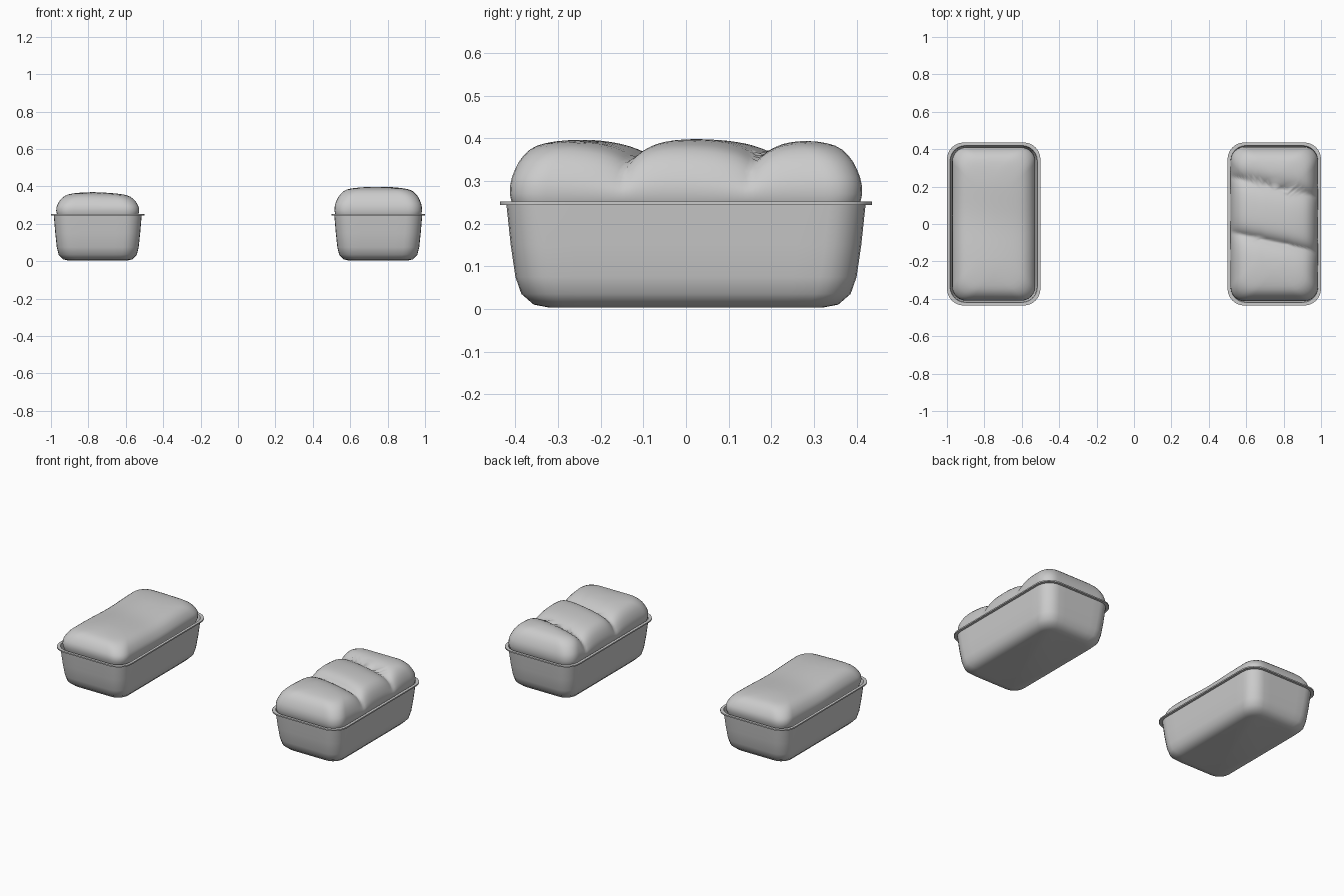
import bpy, bmesh
from math import sin, cos, pi, radians, exp

if "Cube" in bpy.data.objects:
    bpy.data.objects.remove(bpy.data.objects["Cube"])


def ring_points(hx, hy, r, nx=14, ny=56, arc=6):
    """Rounded rectangle, sampled symmetrically, counter-clockwise."""
    r = min(r, hx, hy)
    ax, ay = hx - r, hy - r
    pts = []
    for k, (sx, sy, n) in enumerate([(1, 1, nx), (-1, 1, ny), (-1, -1, nx), (1, -1, ny)]):
        for i in range(arc + 1):
            a = k * pi / 2 + i / arc * pi / 2
            pts.append((sx * ax + r * cos(a), sy * ay + r * sin(a)))
        # straight run up to the next corner
        for i in range(1, n):
            t = i / n
            if k % 2 == 0:
                pts.append((sx * ax * (1 - 2 * t), sy * hy))
            else:
                pts.append((sx * hx, sy * ay * (1 - 2 * t)))
    return pts


def loft(name, rings, cap_end, angle, x0, **res):
    """Skin a stack of rings given as lists of (x, y, z)."""
    bm = bmesh.new()
    loops = [[bm.verts.new(p) for p in ring] for ring in rings]
    n = len(loops[0])
    for a, b in zip(loops, loops[1:]):
        for i in range(n):
            j = (i + 1) % n
            bm.faces.new((a[i], a[j], b[j], b[i]))
    bm.faces.new(loops[0][::-1])
    if cap_end:
        bm.faces.new(loops[-1])
    bmesh.ops.remove_doubles(bm, verts=bm.verts[:], dist=0.0002)
    bmesh.ops.recalc_face_normals(bm, faces=bm.faces[:])
    mesh = bpy.data.meshes.new(name)
    bm.to_mesh(mesh)
    bm.free()
    ob = bpy.data.objects.new(name, mesh)
    bpy.context.collection.objects.link(ob)
    ob.location.x = x0
    bpy.ops.object.select_all(action='DESELECT')
    ob.select_set(True)
    bpy.context.view_layer.objects.active = ob
    bpy.ops.object.shade_smooth_by_angle(angle=radians(angle))
    return ob


# Pan section: half width, half length, corner radius, height
PAN = [(.155, .32, .05, .003), (.185, .357, .07, .010), (.209, .386, .08, .035),
       (.219, .400, .085, .075), (.227, .411, .085, .15), (.235, .421, .085, .244),
       (.250, .436, .09, .244), (.250, .436, .09, .252), (.234, .420, .084, .252),
       (.231, .417, .082, .244), (.223, .407, .08, .15), (.215, .396, .08, .075),
       (.205, .382, .075, .04), (.182, .353, .066, .016), (.152, .317, .047, .010)]


def make_pan(name, x0):
    rings = [[(x, y, z) for x, y in ring_points(hx, hy, r, 6, 10)] for hx, hy, r, z in PAN]
    loft(name, rings, True, 45, x0)


# Dome section: inset from the edge, fraction of the rise
DOME = [(0, 0), (.001, .16), (.005, .30), (.012, .43), (.021, .57), (.033, .69),
        (.047, .79), (.063, .86), (.082, .905), (.105, .94), (.13, .965), (.16, .985), (.19, .995)]


def split_dip(x, y):
    """Two slanting creases between overlapping lobes."""
    s = y + .22 * x
    return sum(.048 * exp(-abs(s - c) / (.055 if s < c else .032)) for c in (.2, -.095))


def soft_dip(x, y):
    """Gently sagging, slightly lopsided top."""
    s = y + .15 * x
    return .011 * exp(-((s - .02) / .16) ** 2) + .03 * (x + .03) * (x > -.03)


def make_loaf(name, x0, hx, hy, top, dip, base=.27):
    rings = []
    # part sitting inside the pan
    for d, z in [(.06, .025), (.03, .06), (.02, .15), (.009, .235), (.003, .255)]:
        rings.append([(x, y, z) for x, y in ring_points(hx - d, hy - d, .07)])
    # risen crown
    for d, f in DOME + [(hx, 1)]:
        ring = []
        for x, y in ring_points(hx - d, hy - d, .075):
            k = dip(x, y)
            z = base + (top - k - base) * f
            pinch = 1 - .8 * k * min(1, f * 3)
            ring.append((x * pinch, y, z))
        rings.append(ring)
    loft(name, rings, False, 70, x0)


make_pan("left_pan", -.75)
make_pan("right_pan", .75)
make_loaf("smooth_loaf", -.75, .222, .41, .371, soft_dip)
make_loaf("split_loaf", .75, .234, .413, .401, split_dip)
